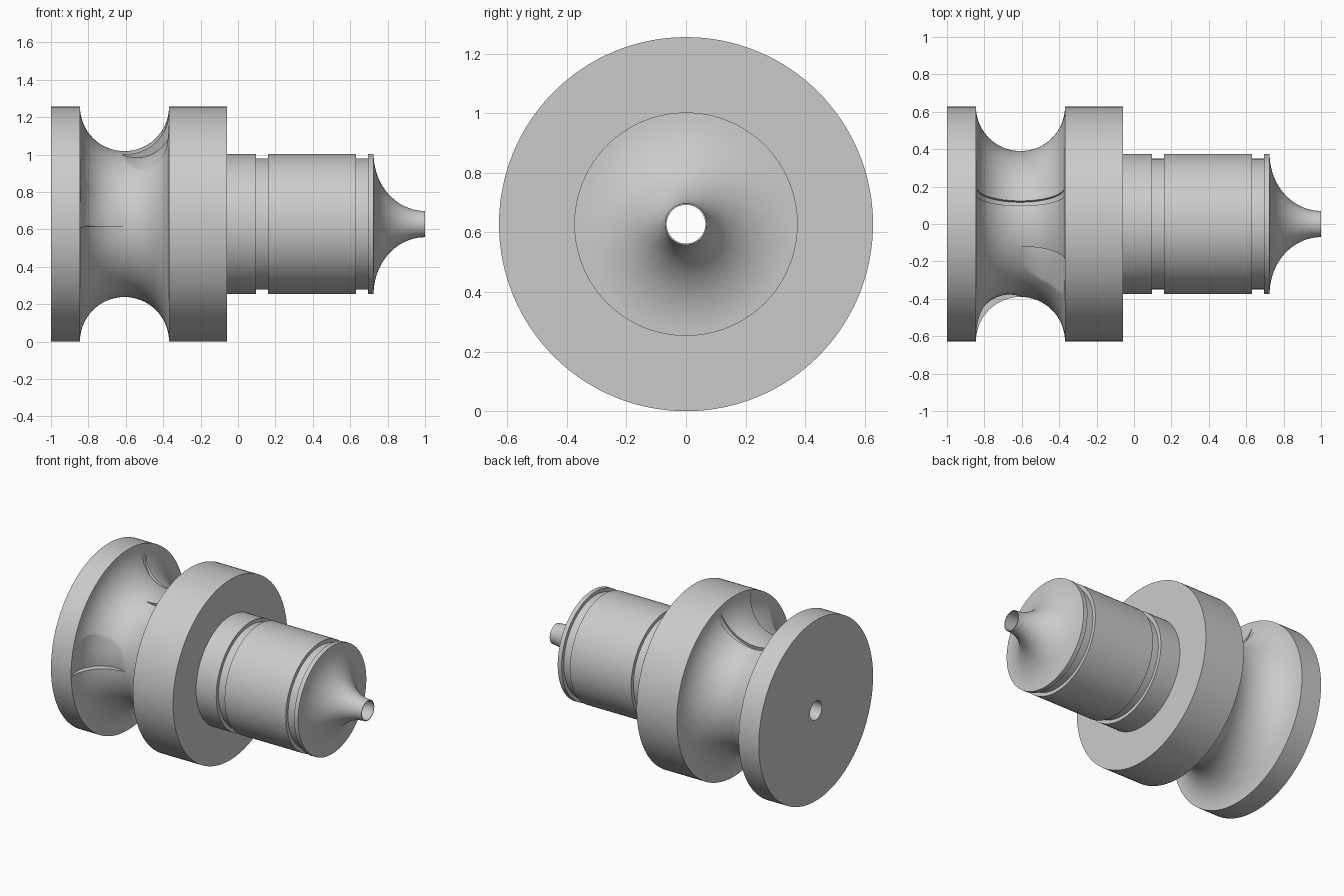
import bpy, bmesh
from math import sin, cos, pi, radians, copysign
from mathutils import Vector

cube = bpy.data.objects.get("Cube")
if cube:
    bpy.data.objects.remove(cube)

AXIS_Z = 0.628          # height of the turning axis
RIM = 0.628             # flange radius
GROOVE_X = -0.607       # centre of the rope groove
GROOVE_R = 0.238

grey = bpy.data.materials.new("plain grey")
grey.use_nodes = True
grey.diffuse_color = (0.6, 0.6, 0.6, 1)
grey.node_tree.nodes["Principled BSDF"].inputs["Base Color"].default_value = (0.6, 0.6, 0.6, 1)


def place(x, r, angle):
    """Point at radius r; angle 0 is the front, 90 degrees the top."""
    return Vector((x, -r * cos(angle), AXIS_Z + r * sin(angle)))


def sweep(name, sections, closed):
    """Join matching closed sections into a solid."""
    bm = bmesh.new()
    rings = [[bm.verts.new(p) for p in s] for s in sections]
    n = len(rings[0])
    pairs = list(zip(rings, rings[1:]))
    if closed:
        pairs.append((rings[-1], rings[0]))
    else:
        bm.faces.new(rings[0])
        bm.faces.new(rings[-1])
    for a, b in pairs:
        for i in range(n):
            j = (i + 1) % n
            bm.faces.new((a[i], a[j], b[j], b[i]))
    bmesh.ops.recalc_face_normals(bm, faces=bm.faces)
    mesh = bpy.data.meshes.new(name)
    bm.to_mesh(mesh)
    bm.free()
    mesh.materials.append(grey)
    obj = bpy.data.objects.new(name, mesh)
    bpy.context.collection.objects.link(obj)
    return obj


def circle(cx, cr, rad, angle, n=48):
    return [place(cx + rad * cos(2 * pi * i / n), cr + rad * sin(2 * pi * i / n), angle)
            for i in range(n)]


# Turned body: flanges, round groove, stepped shaft, flared tip and bore
profile = [(-1, 0.065), (-1, RIM)]
profile += [(GROOVE_X - GROOVE_R * cos(pi * i / 32), RIM - GROOVE_R * sin(pi * i / 32))
            for i in range(33)]
profile += [(-0.06, RIM), (-0.06, 0.375)]
for start, end in ((0.095, 0.16), (0.63, 0.695)):
    profile += [(start, 0.375), (start, 0.35), (end, 0.35), (end, 0.375)]
profile += [(1 - 0.275 * cos(pi / 2 * i / 20), 0.375 - 0.305 * sin(pi / 2 * i / 20))
            for i in range(21)]
profile.append((1, 0.065))
body = sweep("turned_spool",
             [[place(x, r, 2 * pi * k / 128) for x, r in profile] for k in range(128)], True)

# Crossover pockets: low on the left flange, high on the right flange
steps = 36
sections = []
for k in range(steps + 1):
    t = 2 * k / steps - 1
    u = copysign(abs(t) ** 0.4, t)
    sections.append(circle(GROOVE_X + 0.065 * u, RIM - 0.07 * abs(u), 0.185,
                           radians(-1.5 + 73.5 * k / steps)))
pockets = sweep("pocket_cutter", sections, False)

# Narrow step across the groove just behind the top
slit = sweep("slit_cutter",
             [circle(GROOVE_X, RIM - 0.028, 0.235, radians(104.5 + k)) for k in range(5)], False)

bpy.context.view_layer.objects.active = body
body.select_set(True)
for cutter in (pockets, slit):
    cutter.hide_render = True
    mod = body.modifiers.new("cut", 'BOOLEAN')
    mod.operation = 'DIFFERENCE'
    mod.solver = 'EXACT'
    mod.object = cutter
    bpy.ops.object.modifier_apply(modifier=mod.name)
    bpy.data.objects.remove(cutter)

for o in bpy.context.selected_objects:
    o.select_set(o == body)
bpy.ops.object.shade_smooth_by_angle(angle=radians(30))
